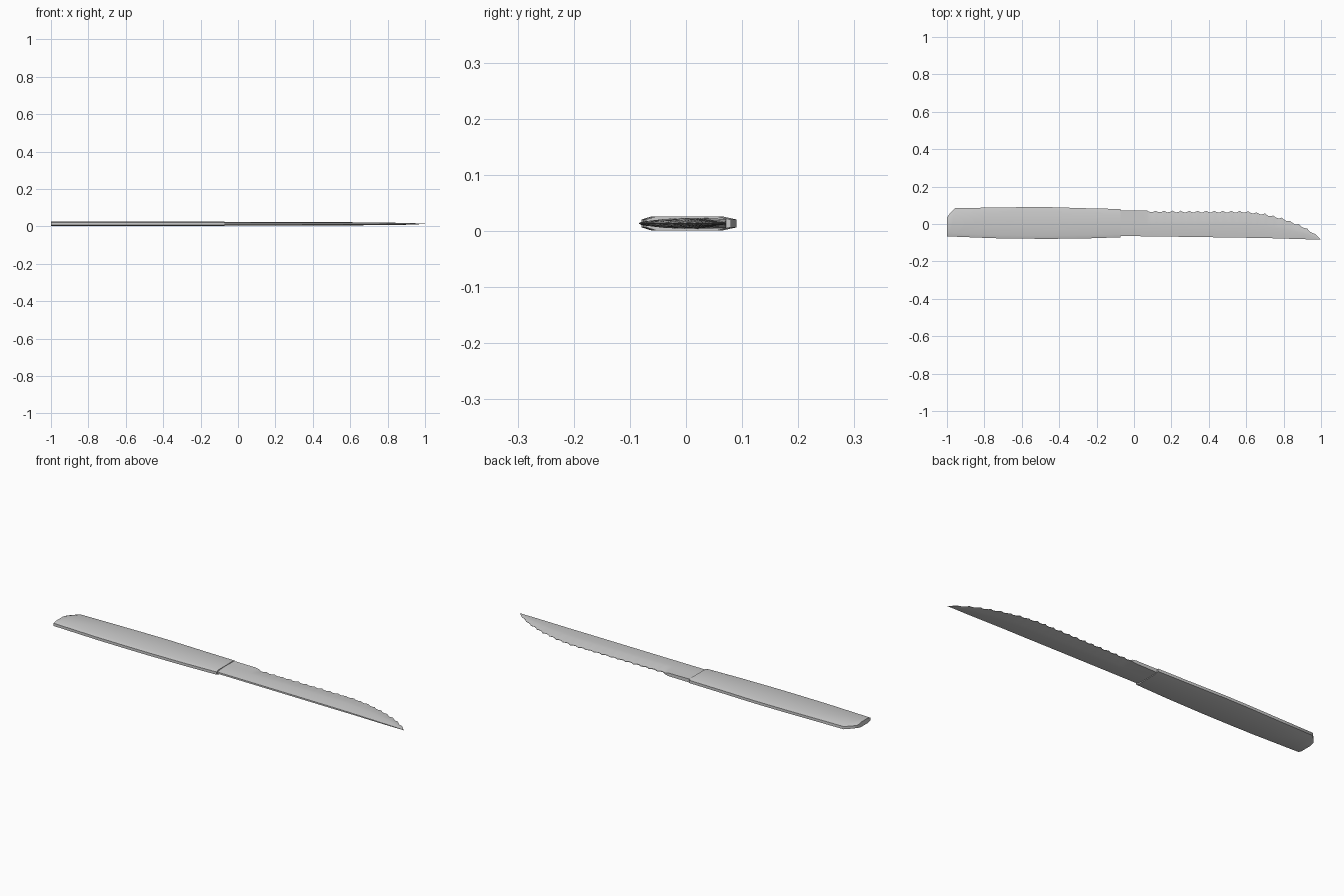
import bpy, bmesh, math

cube = bpy.data.objects.get("Cube")
if cube:
    bpy.data.objects.remove(cube)

steel = bpy.data.materials.new("light grey")
steel.use_nodes = True
GREY = (0.6, 0.6, 0.6, 1)
steel.diffuse_color = GREY
steel.node_tree.nodes["Principled BSDF"].inputs["Base Color"].default_value = GREY

MID = 0.0135  # height of the central plane


def lerp(table, x):
    """Linear interpolation through (x, value) pairs."""
    for (a, u), (b, v) in zip(table, table[1:]):
        if x <= b:
            return u + (v - u) * max(0, x - a) / (b - a)
    return table[-1][1]


def loft(name, rings, angle):
    """Skin a list of equal-length closed rings and cap both ends."""
    bm = bmesh.new()
    loops = [[bm.verts.new(p) for p in ring] for ring in rings]
    n = len(loops[0])
    for a, b in zip(loops, loops[1:]):
        for i in range(n):
            j = (i + 1) % n
            bm.faces.new((a[i], a[j], b[j], b[i]))
    bm.faces.new(loops[0])
    bm.faces.new(loops[-1])
    bmesh.ops.remove_doubles(bm, verts=bm.verts, dist=0.00005)
    bmesh.ops.recalc_face_normals(bm, faces=bm.faces)
    mesh = bpy.data.meshes.new(name)
    bm.to_mesh(mesh)
    bm.free()
    mesh.materials.append(steel)
    obj = bpy.data.objects.new(name, mesh)
    bpy.context.collection.objects.link(obj)
    bpy.ops.object.select_all(action='DESELECT')
    obj.select_set(True)
    bpy.context.view_layer.objects.active = obj
    bpy.ops.object.shade_smooth_by_angle(angle=math.radians(angle))
    return obj


def mirrored(x, half):
    """Close a half section (y, offset above the middle) by mirroring it."""
    return ([(x, y, MID + h) for y, h in half] +
            [(x, y, MID - h) for y, h in reversed(half)])


# Handle: slab with softened long edges and a clipped butt corner
handle_low = [(-1, -0.066), (-0.75, -0.076), (-0.5, -0.08), (-0.25, -0.077), (-0.072, -0.071)]
handle_high = [(-1, 0.035), (-0.985, 0.055), (-0.955, 0.085), (-0.6, 0.09),
               (-0.45, 0.09), (-0.25, 0.084), (-0.072, 0.08)]
rings = []
for x in (-1, -0.985, -0.955, -0.75, -0.6, -0.45, -0.25, -0.072):
    lo, hi = lerp(handle_low, x), lerp(handle_high, x)
    rings.append(mirrored(x, [(lo, 0.007), (lo + 0.018, 0.0125),
                              (hi - 0.025, 0.0125), (hi, 0.007)]))
loft("handle", rings, 50)

# Blade: thick rounded spine in front, ground bevel behind, curved to the tip
spine = [(-0.08, -0.064), (0.3, -0.069), (0.7, -0.075), (1, -0.084)]
edge = [(-0.08, 0.072), (0.6, 0.07), (0.7, 0.057), (0.8, 0.031),
        (0.9, -0.008), (0.96, -0.044), (1, -0.084)]
thick = [(-0.08, 0.0095), (0.6, 0.0085), (0.9, 0.005), (1, 0.001)]
edge_thick = [(-0.08, 0.009), (0.05, 0.008), (0.08, 0.0015), (1, 0.0005)]

PITCH, START, TEETH = 0.045, 0.07, 20
stations = [(x, 0) for x in (-0.08, 0.0, 0.05, START)]
# Each serration is a shallow scallop between two points
for t in range(TEETH):
    for f in (0.15, 0.4, 0.65, 0.9, 1):
        stations.append((START + (t + f) * PITCH, 0.009 * math.sin(math.pi * f)))
stations.append((1, 0))

rings = []
for x, notch in stations:
    lo, top = lerp(spine, x), lerp(edge, x)
    hi = max(lo, top - notch)
    t, e = lerp(thick, x), lerp(edge_thick, x)
    width = top - lo
    rings.append(mirrored(x, [(lo, t * 0.45), (lo + width * 0.2, t * 0.85),
                              (lo + width * 0.45, t), (lo + width * 0.62, t),
                              (hi, e)]))
loft("serrated_blade", rings, 40)
